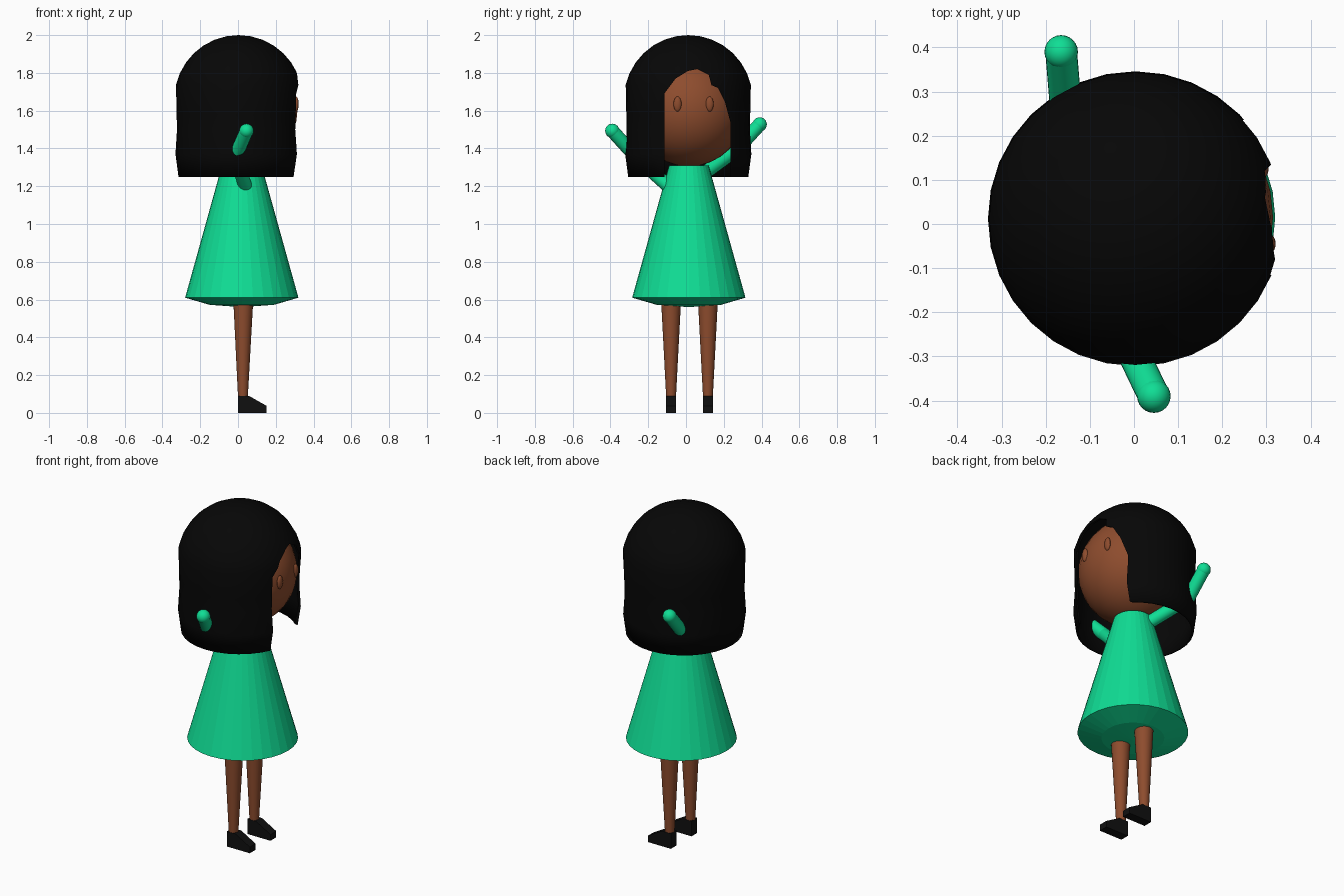
import bpy, bmesh, math
from mathutils import Vector

if "Cube" in bpy.data.objects:
    bpy.data.objects.remove(bpy.data.objects["Cube"])


def material(name, rgb):
    m = bpy.data.materials.new(name)
    m.diffuse_color = (*rgb, 1)
    m.use_nodes = True
    m.node_tree.nodes["Principled BSDF"].inputs["Base Color"].default_value = m.diffuse_color
    return m


GREEN = material("dress green", (0.005, 0.73, 0.30))
SKIN = material("warm brown", (0.27, 0.073, 0.027))
HAIR = material("hair black", (0.002, 0.002, 0.002))
SHOE = material("shoe black", (0.005, 0.005, 0.005))


def finish(bm, name, mat, smooth=False):
    bmesh.ops.recalc_face_normals(bm, faces=bm.faces)
    me = bpy.data.meshes.new(name)
    bm.to_mesh(me)
    bm.free()
    me.materials.append(mat)
    ob = bpy.data.objects.new(name, me)
    bpy.context.collection.objects.link(ob)
    bpy.ops.object.select_all(action='DESELECT')
    ob.select_set(True)
    bpy.context.view_layer.objects.active = ob
    if smooth:
        bpy.ops.object.shade_smooth_by_angle(angle=math.radians(35))
    return ob


def lathe(name, profile, centre, mat, steps=32, smooth=False):
    """Spin an (r, z) profile round a vertical axis."""
    bm = bmesh.new()
    vs = [bm.verts.new((centre[0] + r, centre[1], z)) for r, z in profile]
    es = [bm.edges.new(p) for p in zip(vs, vs[1:])]
    bmesh.ops.spin(bm, geom=vs + es, cent=(*centre, 0), axis=(0, 0, 1),
                   angle=math.tau, steps=steps)
    bmesh.ops.remove_doubles(bm, verts=bm.verts, dist=1e-4)
    return finish(bm, name, mat, smooth)


def ball(name, centre, size, mat, u=32, v=16):
    bm = bmesh.new()
    bmesh.ops.create_uvsphere(bm, u_segments=u, v_segments=v, radius=1)
    bmesh.ops.scale(bm, vec=size, verts=bm.verts)
    bmesh.ops.translate(bm, vec=centre, verts=bm.verts)
    return finish(bm, name, mat, True)


def rod(name, a, b, r1, r2, mat, sides=24):
    """Tapered round bar from a to b."""
    a, b = Vector(a), Vector(b)
    d = b - a
    bm = bmesh.new()
    bmesh.ops.create_cone(bm, cap_ends=True, segments=sides, radius1=r1,
                          radius2=r2, depth=d.length)
    bmesh.ops.rotate(bm, matrix=d.to_track_quat('Z', 'Y').to_matrix(), verts=bm.verts)
    bmesh.ops.translate(bm, vec=(a + b) / 2, verts=bm.verts)
    return finish(bm, name, mat, True)


def prism(name, points, offset, mat):
    """Extrude a flat polygon of 3D points by offset."""
    bm = bmesh.new()
    f = bm.faces.new([bm.verts.new(p) for p in points])
    new = bmesh.ops.extrude_face_region(bm, geom=[f], use_keep_orig=True)["geom"]
    bmesh.ops.translate(bm, vec=offset,
                        verts=[g for g in new if isinstance(g, bmesh.types.BMVert)])
    return finish(bm, name, mat)


# Dress: faceted cone with a shallow domed underside
lathe("dress", [(0, 0.56), (0.17, 0.572), (0.3, 0.61), (0.105, 1.31), (0, 1.31)],
      (0.02, 0.015), GREEN)

# Head and eyes, looking along +x
ball("head", (0.015, 0.015, 1.605), (0.3, 0.3, 0.3), SKIN)
for side, x, y in (("right", 0.308, -0.045), ("left", 0.292, 0.125)):
    ball(side + "_eye", (x, y, 1.635), (0.013, 0.021, 0.04), SKIN, 16, 10)

# Hair: thin bob shell with open hem, face opening cut out
dome = [(0.34 * math.sin(math.radians(a)), 1.66 + 0.34 * math.cos(math.radians(a)))
        for a in range(0, 80, 11)]
hair = lathe("hair", dome + [(0.328, 1.58), (0.326, 1.5), (0.334, 1.37), (0.318, 1.25)],
             (0.003, 0.012), HAIR, smooth=True)
opening = [(-0.115, 1.2), (-0.115, 1.69), (-0.055, 1.77), (0.01, 1.81), (0.06, 1.82),
           (0.12, 1.79), (0.135, 1.735), (0.17, 1.72), (0.205, 1.65), (0.235, 1.54),
           (0.237, 1.2)]
cutter = prism("face_cutter", [(0.05, y, z) for y, z in opening], (0.5, 0, 0), HAIR)
cutter.hide_render = True
bpy.context.view_layer.objects.active = hair
shell = hair.modifiers.new("shell", 'SOLIDIFY')
shell.thickness, shell.offset = 0.012, -1
cut = hair.modifiers.new("cut", 'BOOLEAN')
cut.operation, cut.object, cut.solver = 'DIFFERENCE', cutter, 'EXACT'
for m in ("shell", "cut"):
    bpy.ops.object.modifier_apply(modifier=m)
bpy.data.objects.remove(cutter)

# Arms: shoulder, elbow, hand
R = 0.036
arms = {"right": ((0.05, -0.06, 1.17), (-0.015, -0.265, 1.355), (0.045, -0.39, 1.493)),
        "left": ((0.02, 0.05, 1.235), (-0.155, 0.27, 1.395), (-0.165, 0.39, 1.527))}
for side, (shoulder, elbow, hand) in arms.items():
    rod(side + "_upper_arm", shoulder, elbow, R, R, GREEN)
    ball(side + "_elbow", elbow, (R, R, R), GREEN, 24, 12)
    rod(side + "_forearm", elbow, hand, R, R, GREEN)
    ball(side + "_hand", hand, (0.038, 0.038, 0.038), GREEN, 24, 12)

# Legs and wedge shoes
shoe = [(0, 0), (0.152, 0), (0.152, 0.037), (0.058, 0.09), (0, 0.09)]
for side, y in (("right", -0.079), ("left", 0.116)):
    rod(side + "_leg", (0.026, y, 0.085), (0.028, y, 0.62), 0.026, 0.054, SKIN)
    prism(side + "_shoe", [(x, y - 0.027, z) for x, z in shoe], (0, 0.054, 0), SHOE)
